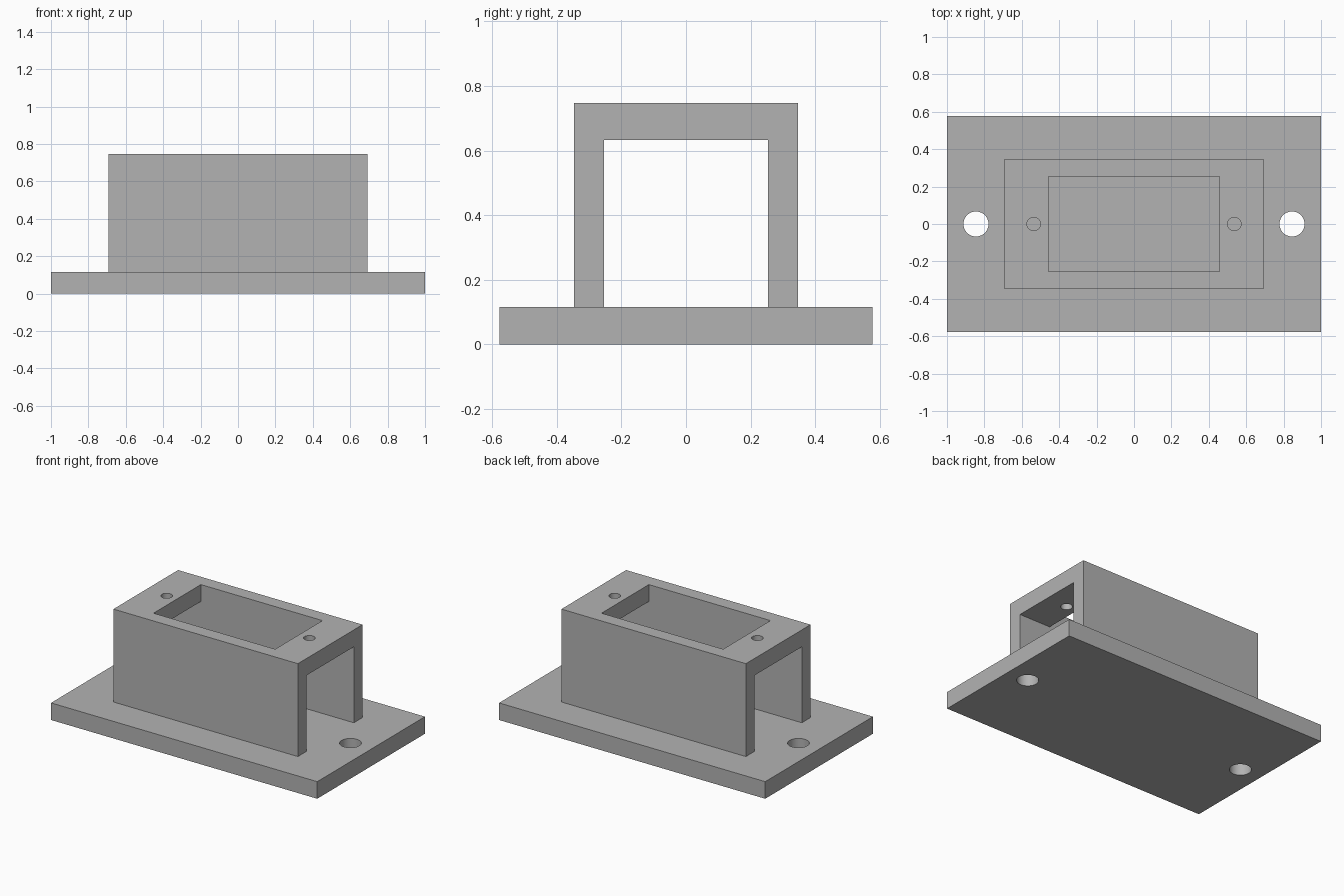
import bpy

if "Cube" in bpy.data.objects:
    bpy.data.objects.remove(bpy.data.objects["Cube"], do_unlink=True)

BASE_TOP = 0.116
TOP = 0.747
CEILING = 0.632
INNER_Y = 0.254

# Single grey material
grey = bpy.data.materials.new("plain grey")
grey.use_nodes = True
colour = (0.45, 0.45, 0.45, 1)
grey.diffuse_color = colour
bsdf = next(n for n in grey.node_tree.nodes if n.type == 'BSDF_PRINCIPLED')
bsdf.inputs["Base Color"].default_value = colour


def box(name, half_x, half_y, z0, z1):
    bpy.ops.mesh.primitive_cube_add(size=2, location=(0, 0, (z0 + z1) / 2))
    ob = bpy.context.object
    ob.name = name
    ob.scale = (half_x, half_y, (z1 - z0) / 2)
    bpy.ops.object.transform_apply(location=True, rotation=False, scale=True)
    ob.data.materials.append(grey)
    return ob


def pin(name, x, radius, z0, z1):
    bpy.ops.mesh.primitive_cylinder_add(vertices=48, radius=radius, depth=z1 - z0,
                                        location=(x, 0, (z0 + z1) / 2))
    ob = bpy.context.object
    ob.name = name
    ob.data.materials.append(grey)
    return ob


def cut(target, cutter):
    cutter.hide_render = True
    mod = target.modifiers.new("cut", 'BOOLEAN')
    mod.operation = 'DIFFERENCE'
    mod.solver = 'EXACT'
    mod.object = cutter
    bpy.ops.object.select_all(action='DESELECT')
    target.select_set(True)
    bpy.context.view_layer.objects.active = target
    bpy.ops.object.modifier_apply(modifier=mod.name)
    bpy.data.objects.remove(cutter, do_unlink=True)


# Base plate and channel-shaped housing
base = box("base_plate", 1, 0.578, 0, BASE_TOP)
housing = box("housing", 0.693, 0.347, BASE_TOP, TOP)

# Open tunnel along x, then the rectangular window in the roof
cut(housing, box("tunnel_cutter", 1, INNER_Y, 0, CEILING))
cut(housing, box("window_cutter", 0.457, INNER_Y, 0.5, 1))

# Screw holes in the roof and mounting holes in the base
for side in (-1, 1):
    cut(housing, pin("screw_cutter", side * 0.536, 0.036, 0.5, 1))
    cut(base, pin("mount_cutter", side * 0.845, 0.067, -0.1, 0.3))

# Smooth the hole walls while keeping edges sharp
for ob in (base, housing):
    bpy.ops.object.select_all(action='DESELECT')
    ob.select_set(True)
    bpy.context.view_layer.objects.active = ob
    bpy.ops.object.shade_smooth_by_angle(angle=0.5)
